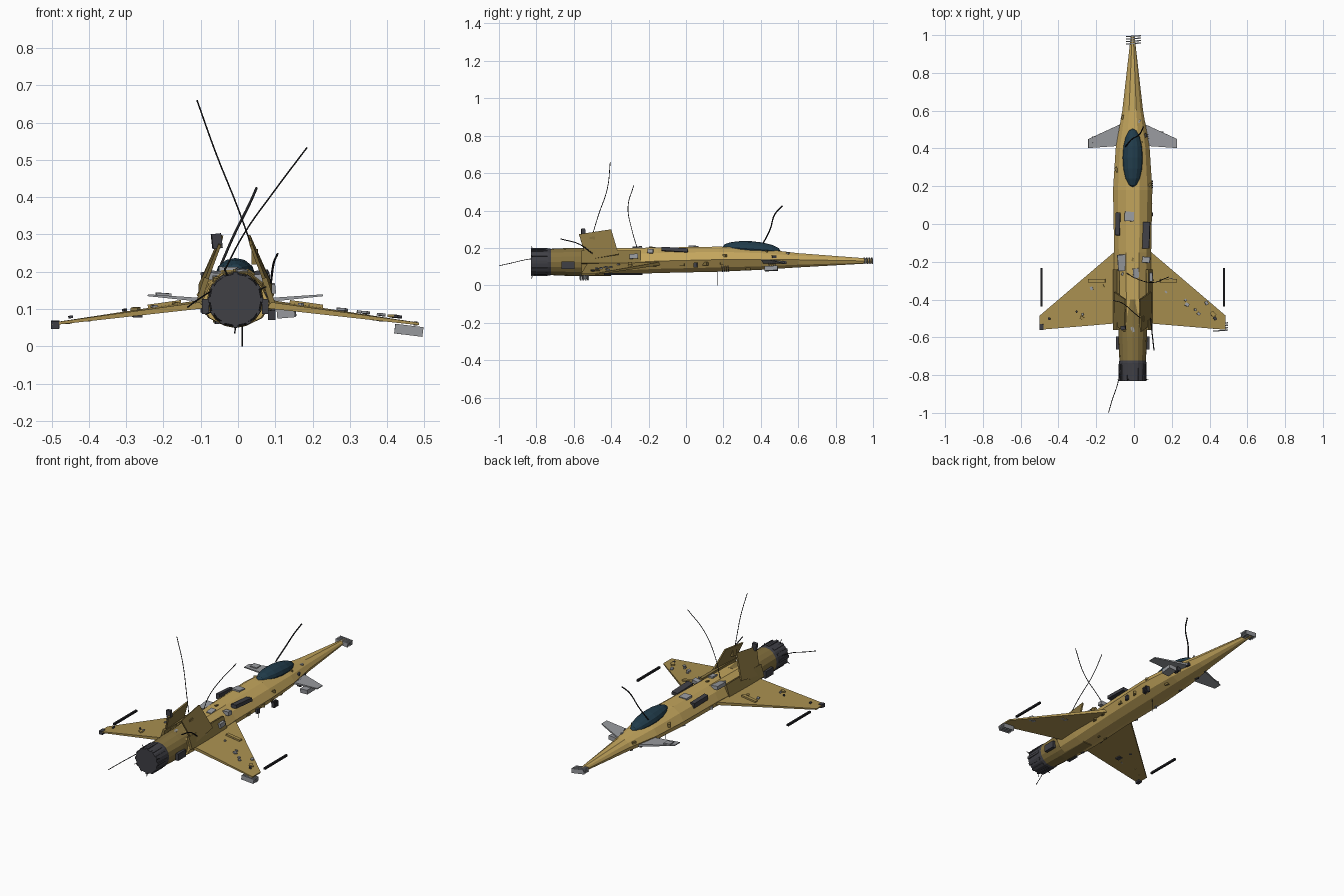
import bpy, bmesh, random
from math import sin, cos, pi, radians
from mathutils import Vector, Euler

if "Cube" in bpy.data.objects:
    bpy.data.objects.remove(bpy.data.objects["Cube"])

random.seed(4)
CX = -0.007                                   # model axis


def mat(name, c):
    m = bpy.data.materials.new(name)
    m.diffuse_color = (*c, 1)
    m.use_nodes = True
    m.node_tree.nodes["Principled BSDF"].inputs["Base Color"].default_value = m.diffuse_color
    return m


GOLD = mat("gold", (0.55, 0.38, 0.11))
WING = mat("wing_gold", (0.40, 0.28, 0.08))
BROWN = mat("brown", (0.24, 0.17, 0.05))
DARK = mat("dark_metal", (0.05, 0.05, 0.06))
BLACK = mat("black", (0.015, 0.015, 0.018))
GLASS = mat("glass", (0.015, 0.045, 0.07))
STEEL = mat("steel", (0.32, 0.33, 0.35))


def finish(name, bm, m):
    bmesh.ops.recalc_face_normals(bm, faces=bm.faces)
    me = bpy.data.meshes.new(name)
    bm.to_mesh(me)
    bm.free()
    me.materials.append(m)
    ob = bpy.data.objects.new(name, me)
    bpy.context.collection.objects.link(ob)
    return ob


def loft(name, rings, m):
    """Skin a closed body through equal-length rings."""
    bm = bmesh.new()
    vs = [[bm.verts.new(p) for p in r] for r in rings]
    n = len(vs[0])
    for a, b in zip(vs, vs[1:]):
        for i in range(n):
            bm.faces.new((a[i], a[(i + 1) % n], b[(i + 1) % n], b[i]))
    bm.faces.new(vs[0])
    bm.faces.new(vs[-1])
    return finish(name, bm, m)


def box(name, loc, size, m=STEEL, rot=(0, 0, 0)):
    bm = bmesh.new()
    bmesh.ops.create_cube(bm, size=1)
    bmesh.ops.scale(bm, vec=size, verts=bm.verts)
    bmesh.ops.rotate(bm, verts=bm.verts,
                     matrix=Euler([radians(a) for a in rot]).to_matrix())
    bmesh.ops.translate(bm, vec=loc, verts=bm.verts)
    return finish(name, bm, m)


def tube(name, stations, m, sides=16, cz=0.125):
    return loft(name, [[(CX + r * cos(2 * pi * i / sides), y, cz + r * sin(2 * pi * i / sides))
                        for i in range(sides)] for y, r in stations], m)


def panel(name, corners, thick, m):
    """Flat quad (root front, root back, tip back, tip front) with tapering thickness."""
    p = [Vector(c) for c in corners]
    n = (p[1] - p[0]).cross(p[3] - p[0]).normalized()
    t = [thick[0], thick[0], thick[1], thick[1]]
    return loft(name, [[q + n * s * h / 2 for q, h in zip(p, t)] for s in (-1, 1)], m)


def wire(name, pts, r=0.002):
    cu = bpy.data.curves.new(name, 'CURVE')
    cu.dimensions = '3D'
    cu.bevel_depth, cu.bevel_resolution, cu.resolution_u = r, 1, 5
    sp = cu.splines.new('BEZIER')
    sp.bezier_points.add(len(pts) - 1)
    for bp, p in zip(sp.bezier_points, pts):
        bp.co = p
        bp.handle_left_type = bp.handle_right_type = 'AUTO'
    cu.use_fill_caps = True
    cu.materials.append(BLACK)
    bpy.context.collection.objects.link(bpy.data.objects.new(name, cu))


# Fuselage: faceted section swept along y (y, half width, bottom, shoulder, top)
SECTION = [(0.35, 1, 1), (0.75, 0.6, 1), (1, 0, 1), (0.75, -0.65, 1), (0.3, -1, 1)]
STATIONS = [(0.995, 0.010, 0.118, 0.130, 0.142), (0.60, 0.055, 0.096, 0.137, 0.172),
            (0.40, 0.090, 0.083, 0.137, 0.196), (0.18, 0.104, 0.073, 0.138, 0.207),
            (-0.15, 0.098, 0.066, 0.130, 0.202), (-0.42, 0.097, 0.055, 0.115, 0.198),
            (-0.56, 0.092, 0.055, 0.115, 0.192)]


def ring(y, w, b, s, t):
    def z(v):
        return s + v * (t - s if v > 0 else s - b)
    right = [(CX + w * u, y, z(v)) for u, v, _ in SECTION]
    return right + [(2 * CX - x, y, zz) for x, _, zz in reversed(right)]


loft("fuselage", [ring(*s) for s in STATIONS], GOLD)

# Engine barrel and nozzle
tube("engine_barrel", [(-0.40, 0.076), (-0.60, 0.076), (-0.73, 0.070)], BROWN)
tube("nozzle", [(-0.70, 0.066), (-0.735, 0.073), (-0.83, 0.069)], DARK)
for i in range(12):
    a = 2 * pi * i / 12
    box("nozzle_petal", (CX + 0.071 * cos(a), -0.785, 0.125 + 0.071 * sin(a)),
        (0.006, 0.09, 0.014), DARK, (0, -a * 180 / pi, 0))

# Canopy
bm = bmesh.new()
bmesh.ops.create_uvsphere(bm, u_segments=12, v_segments=8, radius=1)
bmesh.ops.rotate(bm, verts=bm.verts, matrix=Euler((pi / 2, 0, 0)).to_matrix())
bmesh.ops.scale(bm, vec=(0.053, 0.156, 0.042), verts=bm.verts)
bmesh.ops.rotate(bm, verts=bm.verts, matrix=Euler((radians(-4), 0, 0)).to_matrix())
bmesh.ops.translate(bm, vec=(CX, 0.35, 0.194), verts=bm.verts)
finish("canopy", bm, GLASS)

# Mirrored surfaces: wings, tip rods, canards, tail fins
for s, side in ((-1, "left"), (1, "right")):
    def X(v):
        return CX + s * v
    panel(side + "_wing", [(X(0.075), -0.13, 0.118), (X(0.075), -0.525, 0.112),
                           (X(0.492), -0.56, 0.06), (X(0.492), -0.485, 0.06)], (0.018, 0.007), WING)
    box(side + "_tip_rod", (X(0.483), -0.335, 0.061), (0.011, 0.205, 0.011), BLACK)
    panel(side + "_canard", [(X(0.05), 0.535, 0.121), (X(0.05), 0.415, 0.121),
                             (X(0.235), 0.402, 0.137), (X(0.235), 0.45, 0.137)], (0.012, 0.005), STEEL)
    panel(side + "_tail_fin", [(X(0.094), -0.36, 0.165), (X(0.094), -0.53, 0.135),
                               (X(0.042), -0.572, 0.272), (X(0.036), -0.40, 0.298)], (0.01, 0.008), BROWN)
    box(side + "_fin_root", (X(0.088), -0.40, 0.15), (0.014, 0.32, 0.07), BROWN, (0, -18 * s, 0))
    box(side + "_engine_vent", (X(0.08), -0.63, 0.107), (0.018, 0.07, 0.04), DARK)
    box(side + "_actuator", (X(0.19), -0.30, 0.112), (0.09, 0.02, 0.012), WING, (0, 8 * s, 0))

# Antennas and loose cables
wire("rear_antenna", [(0.036, -0.50, 0.27), (0.0, -0.47, 0.37), (-0.06, -0.42, 0.52), (-0.11, -0.405, 0.66)])
wire("spine_antenna", [(-0.04, -0.26, 0.195), (0.015, -0.29, 0.30), (0.10, -0.31, 0.42), (0.185, -0.28, 0.533)])
wire("canopy_antenna", [(-0.045, 0.41, 0.22), (-0.01, 0.45, 0.30), (0.03, 0.475, 0.38), (0.05, 0.515, 0.425)], 0.0035)
wire("nozzle_cable", [(-0.065, -0.70, 0.15), (-0.085, -0.84, 0.14), (-0.115, -0.93, 0.12), (-0.135, -0.998, 0.105)])
wire("side_cable", [(0.088, -0.50, 0.17), (0.095, -0.57, 0.22), (0.106, -0.67, 0.248)], 0.003)
wire("belly_antenna", [(0.012, 0.17, 0.08), (0.012, 0.17, 0.0)])
for a in (0.4, 1.9, 3.6, 4.7):
    wire("nozzle_pin", [(CX + 0.06 * cos(a), -0.82, 0.125 + 0.06 * sin(a)),
                        (CX + 0.09 * cos(a), -0.825, 0.125 + 0.09 * sin(a))])

# Louvre packs: stacks of thin slats
for loc in ((0.458, -0.545, 0.043), (-0.002, 0.975, 0.132)):
    for k in range(4):
        box("louvre_slat", (loc[0], loc[1] + 0.013 * (k - 1.5), loc[2]), (0.076, 0.006, 0.026), STEEL, (0, 7, 4))
for loc in ((0.09, 0.21, 0.088), (0.08, 0.46, 0.112)):
    for k in range(4):
        box("side_slat", (loc[0], loc[1] + 0.011 * (k - 1.5), loc[2]), (0.02, 0.004, 0.035), DARK, (8, 0, 0))

# Equipment boxes on the hull: location, size, tint
BOXES = [((-0.085, 0.0, 0.182), (0.024, 0.12, 0.03), DARK), ((0.065, -0.06, 0.19), (0.036, 0.14, 0.02), DARK),
         ((-0.065, -0.205, 0.19), (0.042, 0.085, 0.02), STEEL), ((-0.025, 0.04, 0.206), (0.05, 0.05, 0.012), STEEL),
         ((0.065, -0.19, 0.182), (0.04, 0.03, 0.022), STEEL), ((0.01, -0.26, 0.2), (0.03, 0.05, 0.014), STEEL),
         ((0.13, 0.455, 0.09), (0.048, 0.07, 0.024), STEEL), ((-0.2, 0.445, 0.137), (0.04, 0.04, 0.012), STEEL),
         ((0.09, -0.28, 0.155), (0.02, 0.045, 0.025), STEEL), ((0.093, 0.05, 0.108), (0.014, 0.02, 0.026), DARK),
         ((-0.057, -0.55, 0.282), (0.026, 0.02, 0.04), DARK), ((0.045, -0.5, 0.24), (0.015, 0.03, 0.04), BROWN),
         ((-0.27, -0.45, 0.084), (0.024, 0.03, 0.012), DARK), ((-0.49, -0.545, 0.058), (0.022, 0.03, 0.02), DARK)]
for loc, size, m in BOXES:
    box("equipment_box", loc, size, m, (random.uniform(-5, 5), random.uniform(-8, 8), random.uniform(-8, 8)))

# Small fittings scattered on wings and hull
for i in range(28):
    u, s = random.uniform(0.14, 0.46), random.choice((-1, 1))
    y = random.uniform(-0.52, -0.20 - 0.75 * (u - 0.1))
    e = random.uniform(0.008, 0.022)
    box("wing_fitting", (CX + s * u, y, 0.119 - 0.126 * (u - 0.075) + random.choice((-0.008, 0.006))),
        (e, e * 1.3, 0.007), random.choice((STEEL, DARK, WING)), (0, 8 * s, random.uniform(0, 60)))
for i in range(36):
    k = random.randrange(1, len(STATIONS) - 1)
    t = random.random()
    a, b = ring(*STATIONS[k]), ring(*STATIONS[k + 1])
    j = random.randrange(10)
    p = Vector(a[j]).lerp(Vector(b[j]), t).lerp(Vector(a[(j + 1) % 10]).lerp(Vector(b[(j + 1) % 10]), t), 0.5)
    e = random.uniform(0.010, 0.022)
    box("hull_fitting", p, (e * 0.7, e * 1.3, e * 0.8), random.choice((STEEL, DARK, BROWN)),
        (0, 0, random.uniform(-40, 40)))
